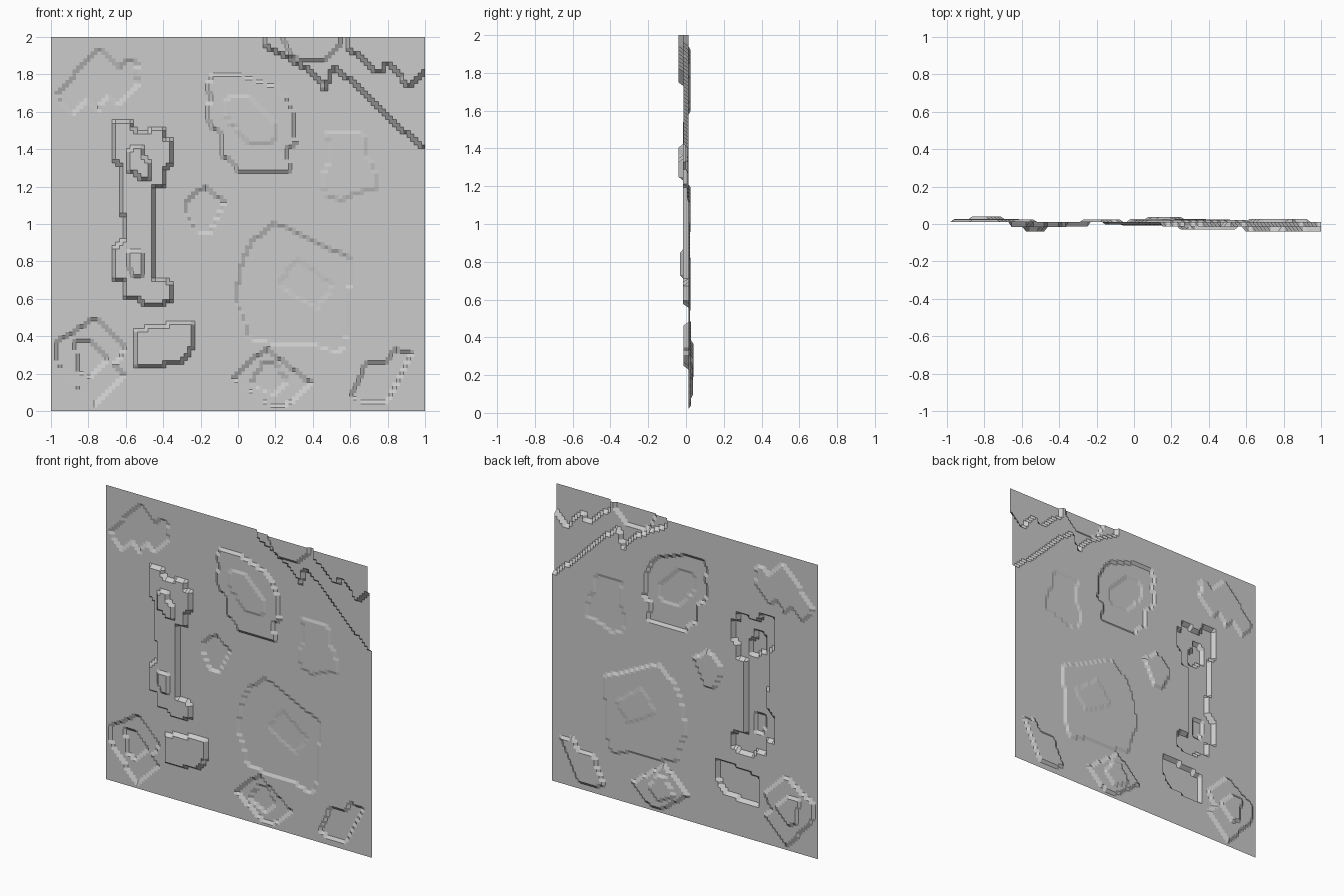
import bpy, bmesh

N = 104          # grid cells per side; one cell is the width of a sloped step
BASE = 0.012     # depth of the flat sheet

# Each patch: (depth y, outline as (x, z) points); later patches sit over earlier ones
patches = []


def patch(depth, *pts):
    patches.append((depth, pts))


# upper left notched recess
patch(0.023, (-.97, 1.69), (-.74, 1.95), (-.63, 1.84), (-.59, 1.89), (-.52, 1.85),
      (-.56, 1.80), (-.52, 1.76), (-.64, 1.63), (-.70, 1.68), (-.75, 1.61),
      (-.81, 1.66), (-.89, 1.58))

# tall bone-shaped raised plateau with a knob at each end
patch(-0.016, (-.655, 1.545), (-.575, 1.545), (-.54, 1.49), (-.495, 1.49), (-.46, 1.51),
      (-.40, 1.51), (-.39, 1.455), (-.36, 1.44), (-.36, 1.33), (-.40, 1.28),
      (-.40, 1.2), (-.46, 1.2), (-.46, .71), (-.39, .71), (-.36, .68), (-.36, .59),
      (-.40, .575), (-.495, .555), (-.53, .60), (-.61, .60), (-.61, .70),
      (-.655, .71), (-.67, .75), (-.67, .87), (-.61, .91), (-.61, 1.05),
      (-.63, 1.06), (-.63, 1.31), (-.655, 1.33))
patch(-0.04, (-.59, 1.40), (-.52, 1.41), (-.49, 1.34), (-.46, 1.30), (-.47, 1.235),
      (-.525, 1.235), (-.55, 1.28), (-.59, 1.28))
patch(-0.033, (-.58, .86), (-.52, .86), (-.505, .73), (-.57, .73), (-.59, .79))

# upper middle raised patch with a shallow step
patch(-0.002, (-.15, 1.79), (.03, 1.79), (.09, 1.77), (.2, 1.73), (.24, 1.70), (.29, 1.61),
      (.31, 1.43), (.25, 1.40), (.28, 1.29), (.20, 1.275), (0, 1.275), (-.03, 1.34),
      (-.08, 1.36), (-.08, 1.47), (-.15, 1.53), (-.17, 1.62), (-.14, 1.66), (-.16, 1.73))
patch(-0.008, (-.07, 1.67), (.05, 1.69), (.14, 1.61), (.2, 1.53), (.19, 1.43),
      (.07, 1.43), (-.07, 1.57))

# faint raised patch on the right
patch(0.006, (.47, 1.49), (.68, 1.48), (.69, 1.37), (.74, 1.27), (.74, 1.19), (.65, 1.17),
      (.56, 1.13), (.48, 1.14), (.44, 1.22), (.5, 1.37))

# small middle recess
patch(0.025, (-.18, 1.2), (-.07, 1.12), (-.12, 1.02), (-.165, .94), (-.23, .97),
      (-.29, 1.09), (-.26, 1.14))

# large recess with a shallow inner diamond
patch(0.022, (.19, 1.01), (.46, .88), (.60, .82), (.59, .43), (.55, .31), (.39, .36),
      (.27, .35), (.06, .38), (.03, .51), (-.02, .6), (.02, .78), (.06, .89))
patch(0.025, (.32, .82), (.51, .67), (.42, .55), (.21, .67))

# lower left two-level recess
patch(0.026, (-.76, .5), (-.60, .34), (-.66, .25), (-.60, .19), (-.77, .03),
      (-.96, .24), (-.97, .37))
patch(0.04, (-.88, .37), (-.80, .38), (-.70, .28), (-.78, .18), (-.85, .2), (-.85, .28))

# raised block near the lower left
patch(-0.014, (-.54, .43), (-.40, .46), (-.24, .47), (-.24, .36), (-.29, .27),
      (-.45, .24), (-.55, .23))

# bottom middle two-level recess
patch(0.026, (.15, .33), (.39, .155), (.28, .04), (.17, .03), (-.03, .18), (.06, .27))
patch(0.037, (.14, .27), (.20, .25), (.27, .16), (.18, .08), (.07, .15))

# lower right recess
patch(0.026, (.68, .25), (.8, .26), (.83, .33), (.93, .32), (.86, .18), (.80, .05), (.60, .06))

# upper right corner plateau with two higher blocks
patch(-0.014, (.15, 2.05), (.15, 1.95), (.37, 1.83), (.47, 1.72), (.51, 1.85), (.97, 1.42),
      (1.05, 1.42), (1.05, 2.05))
patch(-0.03, (.25, 2.05), (.25, 1.98), (.29, 1.9), (.34, 1.87), (.46, 1.87), (.54, 1.95),
      (.54, 2.05))
patch(-0.04, (.58, 2.05), (.58, 1.95), (.76, 1.8), (.80, 1.875), (.91, 1.73), (1.05, 1.88),
      (1.05, 2.05))


def inside(x, z, pts):
    hit = False
    for (ax, az), (bx, bz) in zip(pts, pts[1:] + pts[:1]):
        if (az > z) != (bz > z) and x < ax + (z - az) * (bx - ax) / (bz - az):
            hit = not hit
    return hit


def depth(x, z):
    y = BASE
    for d, pts in patches:
        if inside(x, z, pts):
            y = d
    return y


# upright sheet, stepped forward and back by the patches
bm = bmesh.new()
rows = []
for j in range(N + 1):
    z = 2 * j / N
    rows.append([bm.verts.new((x, depth(x, z), z))
                 for x in (-1 + 2 * i / N for i in range(N + 1))])
for j in range(N):
    for i in range(N):
        bm.faces.new((rows[j][i], rows[j][i + 1], rows[j + 1][i + 1], rows[j + 1][i]))

mesh = bpy.data.meshes.new("relief_panel")
bm.to_mesh(mesh)
bm.free()
panel = bpy.data.objects.new("relief_panel", mesh)
bpy.context.collection.objects.link(panel)

grey = bpy.data.materials.new("plain_grey")
grey.diffuse_color = (0.6, 0.6, 0.6, 1)
mesh.materials.append(grey)
